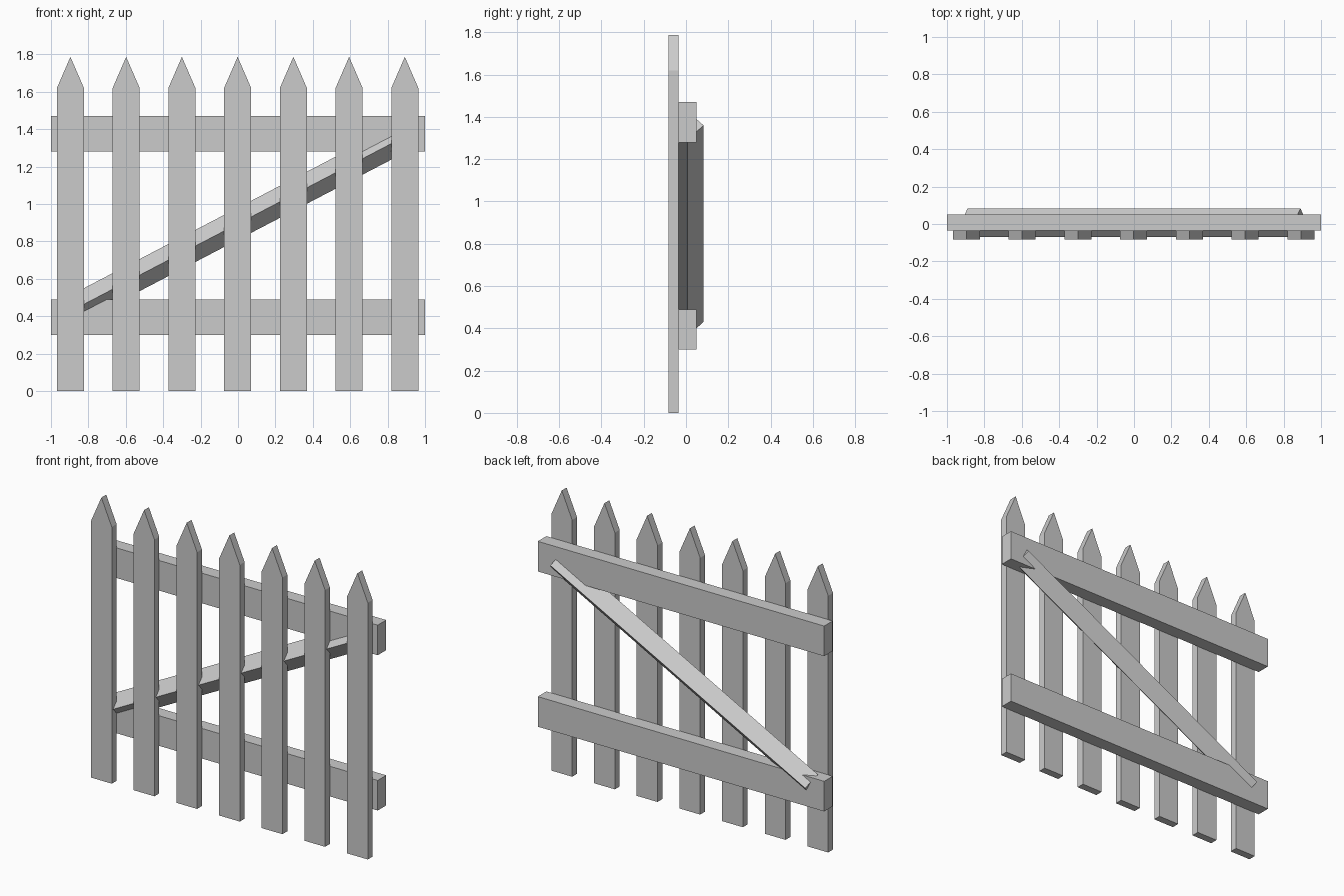
import bpy, bmesh, math
from mathutils import Matrix

if "Cube" in bpy.data.objects:
    bpy.data.objects.remove(bpy.data.objects["Cube"])

grey = bpy.data.materials.new("light_grey")
grey.diffuse_color = (0.6, 0.6, 0.6, 1)
grey.use_nodes = True
grey.node_tree.nodes["Principled BSDF"].inputs["Base Color"].default_value = grey.diffuse_color


def add_object(name, bm):
    bmesh.ops.recalc_face_normals(bm, faces=bm.faces)
    mesh = bpy.data.meshes.new(name)
    bm.to_mesh(mesh)
    bm.free()
    mesh.materials.append(grey)
    obj = bpy.data.objects.new(name, mesh)
    bpy.context.collection.objects.link(obj)
    return obj


def prism(name, profile, y0, y1):
    """Extrude an x-z outline from y0 to y1."""
    bm = bmesh.new()
    face = bm.faces.new([bm.verts.new((x, y0, z)) for x, z in profile])
    out = bmesh.ops.extrude_face_region(bm, geom=[face])
    moved = [v for v in out["geom"] if isinstance(v, bmesh.types.BMVert)]
    bmesh.ops.translate(bm, verts=moved, vec=(0, y1 - y0, 0))
    return add_object(name, bm)


# Seven pointed pickets
W = 0.0725
for i in range(7):
    x = (i - 3) * 0.298 - 0.002
    prism(f"picket_{i + 1}",
          [(x - W, 0), (x + W, 0), (x + W, 1.62), (x, 1.787), (x - W, 1.62)],
          -0.083, -0.035)

# Two horizontal rails
for name, z in (("lower_rail", 0.30), ("upper_rail", 1.28)):
    prism(name, [(-1, z), (1, z), (1, z + 0.19), (-1, z + 0.19)], -0.035, 0.05)

# Diagonal brace: square bar turned on edge
side = 0.076 * math.sqrt(2)
bm = bmesh.new()
bmesh.ops.create_cube(bm, size=1)
bm.transform(Matrix.Translation((0, 0.007, 0.895))
             @ Matrix.Rotation(-math.atan2(0.93, 1.78), 4, 'Y')
             @ Matrix.Rotation(math.radians(45), 4, 'X')
             @ Matrix.Diagonal((2.008, side, side, 1)))
add_object("diagonal_brace", bm)
